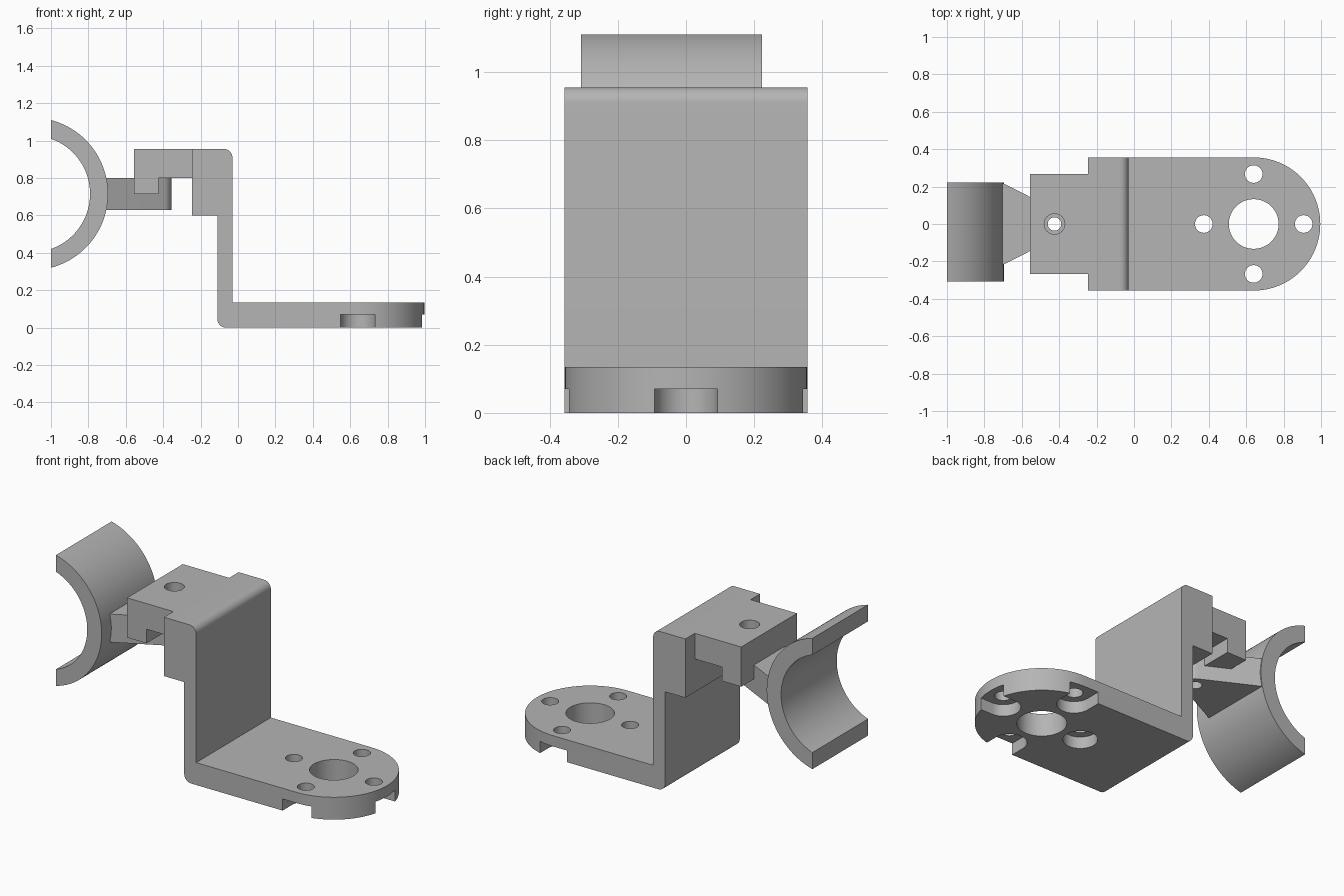
import bpy, bmesh
from math import cos, sin, radians, degrees, acos, atan2, asin, hypot

cube = bpy.data.objects.get("Cube")
if cube:
    bpy.data.objects.remove(cube, do_unlink=True)

grey = bpy.data.materials.new("light_grey")
grey.use_nodes = True
colour = (0.46, 0.46, 0.46, 1)
grey.diffuse_color = colour
grey.node_tree.nodes["Principled BSDF"].inputs["Base Color"].default_value = colour


def arc(cx, cy, r, start, end, steps):
    """Points on an arc, angles in degrees."""
    angles = [radians(start + (end - start) * i / steps) for i in range(steps + 1)]
    return [(cx + r * cos(a), cy + r * sin(a)) for a in angles]


def prism(name, outline, low, high, axis="z"):
    """Extrude a closed outline along y (outline in x, z) or z (outline in x, y)."""
    bm = bmesh.new()
    verts = [bm.verts.new((a, low, b) if axis == "y" else (a, b, low)) for a, b in outline]
    face = bm.faces.new(verts)
    new = bmesh.ops.extrude_face_region(bm, geom=[face])["geom"]
    step = (0, high - low, 0) if axis == "y" else (0, 0, high - low)
    bmesh.ops.translate(bm, vec=step, verts=[v for v in new if isinstance(v, bmesh.types.BMVert)])
    bmesh.ops.recalc_face_normals(bm, faces=bm.faces)
    mesh = bpy.data.meshes.new(name)
    bm.to_mesh(mesh)
    bm.free()
    mesh.materials.append(grey)
    obj = bpy.data.objects.new(name, mesh)
    bpy.context.collection.objects.link(obj)
    return obj


def rod(x, y, r, low, high):
    return prism("hole_cutter", arc(x, y, r, 0, 360, 48)[:-1], low, high)


def combine(target, tool, operation):
    """Apply a boolean and discard the tool."""
    mod = target.modifiers.new(operation.lower(), "BOOLEAN")
    mod.operation, mod.solver, mod.object = operation, "EXACT", tool
    bpy.context.view_layer.objects.active = target
    bpy.ops.object.modifier_apply(modifier=mod.name)
    bpy.data.objects.remove(tool, do_unlink=True)


def smooth(obj):
    bpy.ops.object.select_all(action="DESELECT")
    obj.select_set(True)
    bpy.context.view_layer.objects.active = obj
    bpy.ops.object.shade_smooth_by_angle(angle=radians(25))


# Stepped bracket: side profile trimmed by its plan outline
fillet = 0.045
side = arc(-0.11 + fillet, fillet, fillet, 180, 270, 8)
side += [(1.1, 0), (1.1, 0.135), (-0.03, 0.135)]
side += arc(-0.03 - fillet, 0.955 - fillet, fillet, 0, 90, 8)
side += [(-0.555, 0.955), (-0.555, 0.715), (-0.425, 0.715), (-0.425, 0.8),
         (-0.245, 0.8), (-0.245, 0.6), (-0.11, 0.6)]
bracket = prism("bracket", side, -0.5, 0.5, "y")

half, eye_x = 0.356, 0.64
plan = arc(eye_x, 0, half, -90, 90, 48)
plan += [(-0.245, half), (-0.245, 0.266), (-0.7, 0.266),
         (-0.7, -0.266), (-0.245, -0.266), (-0.245, -half)]
combine(bracket, prism("plan_cutter", plan, -0.2, 1.2), "INTERSECT")

# Motor mount: centre bore, four screw holes and recesses beneath
combine(bracket, rod(eye_x, 0, 0.133, -0.1, 0.3), "DIFFERENCE")
spacing, recess = 0.267, 0.093
for turn in (0, 90, 180, 270):
    dx, dy = round(cos(radians(turn))), round(sin(radians(turn)))
    x, y = eye_x + spacing * dx, spacing * dy
    combine(bracket, rod(x, y, 0.047, -0.1, 0.3), "DIFFERENCE")
    if turn == 180:
        tool = rod(x, y, recess, -0.1, 0.07)
    else:  # slot open to the outside edge
        slot = arc(x, y, recess, turn + 90, turn + 270, 24)
        slot += [(px + 0.3 * dx, py + 0.3 * dy) for px, py in (slot[-1], slot[0])]
        tool = prism("slot_cutter", slot, -0.1, 0.07)
    combine(bracket, tool, "DIFFERENCE")

# Pin hole through the arm
pin_x = -0.425
combine(bracket, rod(pin_x, 0, 0.055, 0.65, 1.1), "DIFFERENCE")
smooth(bracket)

# Half-open clamp ring, cut flat at its outer side
ring_x, ring_z, outer, inner, cut_x = -1.103, 0.715, 0.408, 0.312, -1.0
a = degrees(acos((cut_x - ring_x) / outer))
b = degrees(acos((cut_x - ring_x) / inner))
ring = arc(ring_x, ring_z, outer, -a, a, 56) + arc(ring_x, ring_z, inner, b, -b, 56)
clamp = prism("clamp_ring", ring, -0.308, 0.223, "y")

# Tapered tongue with a round nose about the pin
root_x, root_y, nose = -0.70, 0.218, 0.07
reach = pin_x - root_x
slope = degrees(atan2(root_y, reach) - asin(nose / hypot(reach, root_y)))
tip = arc(pin_x, 0, nose, slope - 90, 90 - slope, 24)
outline = [(-0.74, -root_y), (root_x, -root_y)] + tip + [(root_x, root_y), (-0.74, root_y)]
tongue = prism("tongue", outline, 0.63, 0.8)
combine(tongue, rod(pin_x, 0, 0.036, 0.5, 0.9), "DIFFERENCE")
combine(clamp, tongue, "UNION")
clamp.name = "clamp_with_tongue"
smooth(clamp)
